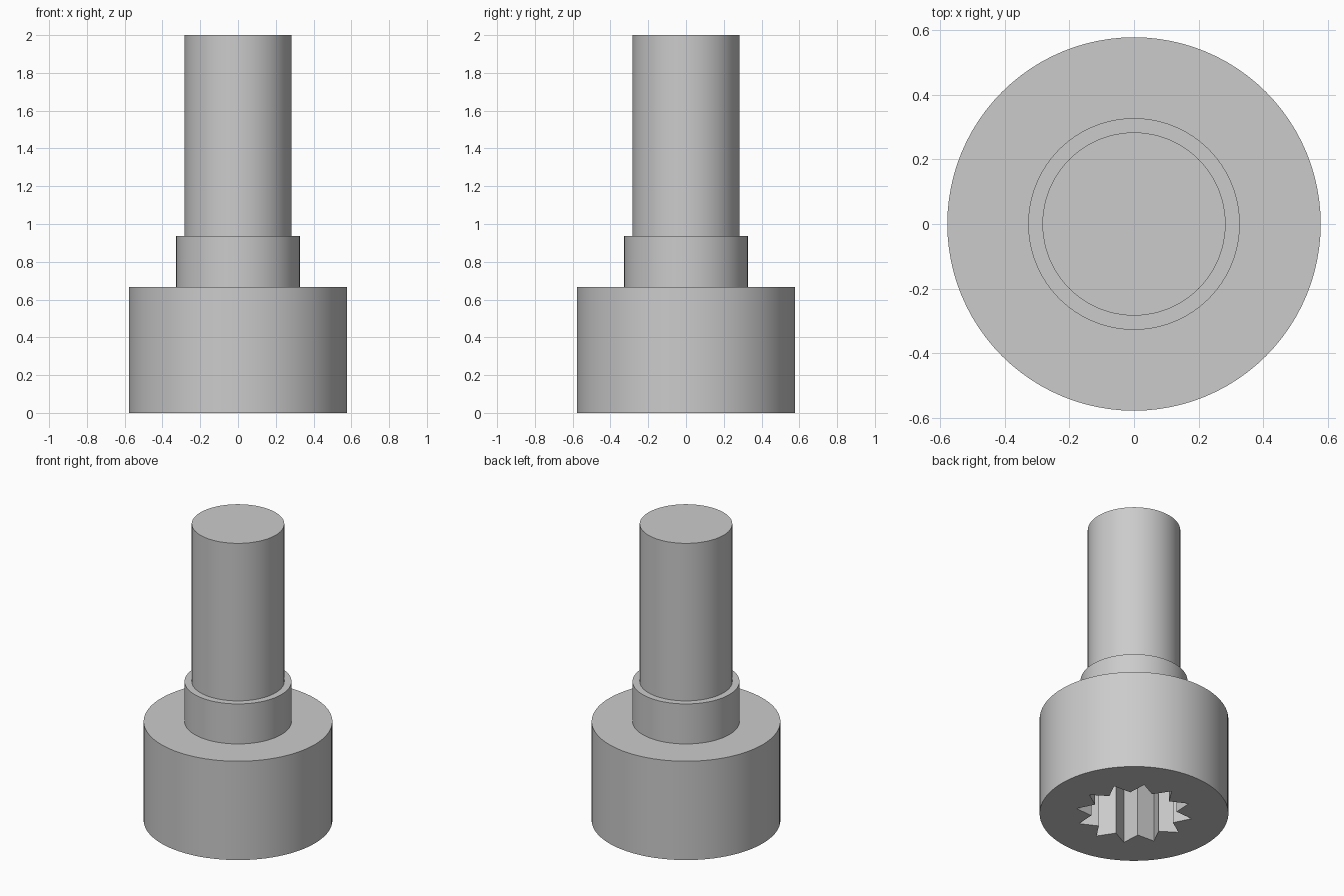
import bpy
import bmesh
from math import cos, sin, pi, radians

cube = bpy.data.objects.get("Cube")
if cube:
    bpy.data.objects.remove(cube, do_unlink=True)

SEGMENTS = 96
POINTS = 12
HEAD_R, COLLAR_R, SHANK_R = 0.577, 0.327, 0.283
HEAD_TOP, COLLAR_TOP, SHANK_TOP = 0.667, 0.937, 2.0
SOCKET_OUTER, SOCKET_INNER, SOCKET_DEPTH = 0.357, 0.262, 0.45

steel = bpy.data.materials.new("light grey steel")
steel.use_nodes = True
colour = (0.6, 0.6, 0.6, 1)
steel.diffuse_color = colour
steel.node_tree.nodes["Principled BSDF"].inputs["Base Color"].default_value = colour

bm = bmesh.new()


def ring(radii, count, z):
    """Closed loop of vertices, cycling through the given radii."""
    verts = []
    for i in range(count):
        a = 2 * pi * i / count
        r = radii[i % len(radii)]
        verts.append(bm.verts.new((r * cos(a), r * sin(a), z)))
    return verts


def bridge(lower, upper):
    """Wall of quads between two matching loops."""
    n = len(lower)
    for i in range(n):
        j = (i + 1) % n
        bm.faces.new((lower[i], lower[j], upper[j], upper[i]))


def loop_edges(verts):
    return [bm.edges.get((v, verts[(i + 1) % len(verts)])) for i, v in enumerate(verts)]


# Turned outside: head, collar and shank
profile = [(HEAD_R, 0), (HEAD_R, HEAD_TOP), (COLLAR_R, HEAD_TOP),
           (COLLAR_R, COLLAR_TOP), (SHANK_R, COLLAR_TOP), (SHANK_R, SHANK_TOP)]
rings = [ring([r], SEGMENTS, z) for r, z in profile]
for lower, upper in zip(rings, rings[1:]):
    bridge(lower, upper)
bm.faces.new(rings[-1])

# Twelve-point socket sunk into the head
star = [SOCKET_OUTER, SOCKET_INNER]
mouth = ring(star, 2 * POINTS, 0)
floor = ring(star, 2 * POINTS, SOCKET_DEPTH)
bridge(mouth, floor)
bm.faces.new(floor)

# Flat underside of the head around the socket
bmesh.ops.triangle_fill(bm, edges=loop_edges(rings[0]) + loop_edges(mouth),
                        use_beauty=True, use_dissolve=False)
bmesh.ops.recalc_face_normals(bm, faces=bm.faces)

mesh = bpy.data.meshes.new("socket_bolt")
bm.to_mesh(mesh)
bm.free()
mesh.materials.append(steel)
bolt = bpy.data.objects.new("socket_bolt", mesh)
bpy.context.collection.objects.link(bolt)

bpy.ops.object.select_all(action="DESELECT")
bolt.select_set(True)
bpy.context.view_layer.objects.active = bolt
bpy.ops.object.shade_smooth_by_angle(angle=radians(20))
